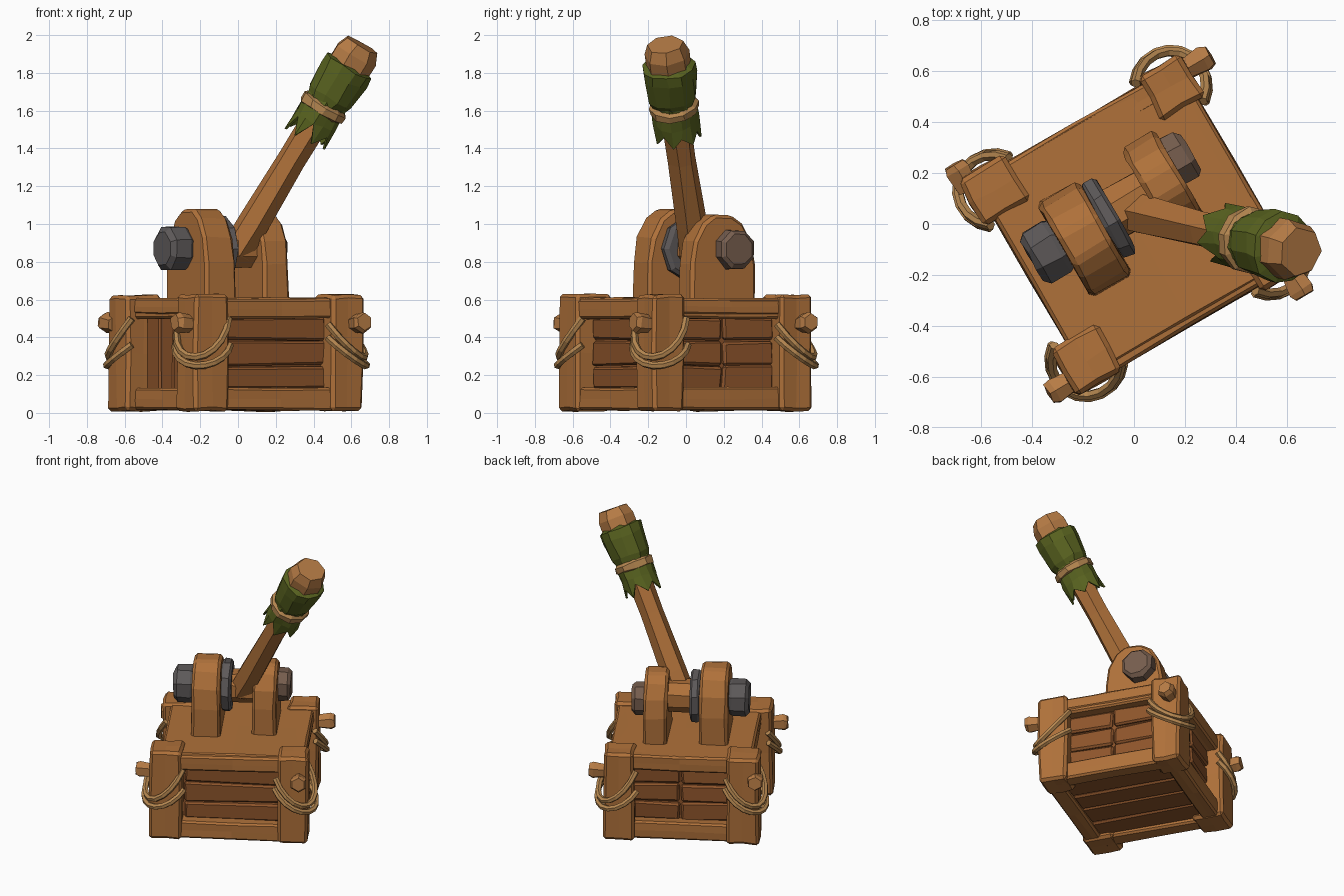
import bpy, bmesh, random
from math import sin, cos, pi, radians
from mathutils import Matrix, Vector

if "Cube" in bpy.data.objects:
    bpy.data.objects.remove(bpy.data.objects["Cube"])

random.seed(4)
R = Matrix.Rotation(radians(30), 4, 'Z')   # the whole base is turned 30 degrees


def mat(name, c):
    m = bpy.data.materials.new(name)
    m.diffuse_color = (*c, 1)
    m.use_nodes = True
    m.node_tree.nodes["Principled BSDF"].inputs["Base Color"].default_value = m.diffuse_color
    return m


WOOD = mat("wood", (0.43, 0.165, 0.042))
LIGHT = mat("light_wood", (0.47, 0.20, 0.06))
DARK = mat("dark_wood", (0.27, 0.09, 0.024))
IRON = mat("iron", (0.11, 0.10, 0.10))
BOLT = mat("worn_bolt", (0.18, 0.11, 0.075))
ROPE = mat("rope", (0.46, 0.24, 0.08))
LEAF = mat("leaf", (0.10, 0.125, 0.014))


def finish(name, bm, m, M=R, jitter=0.0, bevel=0.0):
    for v in bm.verts:
        v.co += Vector([random.uniform(-jitter, jitter) for _ in range(3)])
    bmesh.ops.recalc_face_normals(bm, faces=bm.faces)
    me = bpy.data.meshes.new(name)
    bm.to_mesh(me)
    bm.free()
    me.transform(M)
    me.materials.append(m)
    ob = bpy.data.objects.new(name, me)
    bpy.context.collection.objects.link(ob)
    if bevel:
        b = ob.modifiers.new("chamfer", 'BEVEL')
        b.width, b.segments = bevel, 1
    return ob


def box(name, lo, hi, m, M=R, jitter=0.005, bevel=0.012, cuts=0):
    """Chamfered box; cuts adds vertices so that the jitter reads as hewn facets."""
    bm = bmesh.new()
    bmesh.ops.create_cube(bm, size=1)
    lo, hi = Vector(lo), Vector(hi)
    for v in bm.verts:
        v.co = (lo + hi) / 2 + v.co * (hi - lo)
    if cuts:
        bmesh.ops.subdivide_edges(bm, edges=bm.edges, cuts=cuts, use_grid_fill=True)
    return finish(name, bm, m, M, jitter, bevel)


def lathe(name, origin, axis, stations, n, m, M=R, jitter=0.004, caps=True, jag=0.0):
    """Rings of n sides at (distance, radius) along an axis; jag zigzags the first ring."""
    Q = Vector(axis).to_track_quat('Z', 'Y')
    bm = bmesh.new()
    rings = []
    for k, (t, r) in enumerate(stations):
        ring = []
        for i in range(n):
            a = 2 * pi * (i + 0.5) / n
            dt = jag * (i % 2) * random.uniform(0.6, 1.2) if k == 0 else 0
            ring.append(bm.verts.new(Vector(origin) + Q @ Vector((r * cos(a), r * sin(a), t + dt))))
        rings.append(ring)
    for a, b in zip(rings, rings[1:]):
        for i in range(n):
            j = (i + 1) % n
            bm.faces.new((a[i], a[j], b[j], b[i]))
    if caps:
        bm.faces.new(rings[0])
        bm.faces.new(rings[-1])
    return finish(name, bm, m, M, jitter)


def tube(name, pts, radius, m, M):
    cu = bpy.data.curves.new(name, 'CURVE')
    cu.dimensions = '3D'
    cu.bevel_depth, cu.bevel_resolution, cu.use_fill_caps = radius, 1, True
    s = cu.splines.new('POLY')
    s.points.add(len(pts) - 1)
    for p, c in zip(s.points, pts):
        p.co = (*c, 1)
    tmp = bpy.data.objects.new("tmp", cu)
    bpy.context.collection.objects.link(tmp)
    me = bpy.data.meshes.new_from_object(tmp.evaluated_get(bpy.context.evaluated_depsgraph_get()))
    bpy.data.objects.remove(tmp)
    me.transform(M)
    me.materials.clear()
    me.materials.append(m)
    me.shade_flat()
    bpy.context.collection.objects.link(bpy.data.objects.new(name, me))


# crate core and lid
box("crate_core", (-0.37, -0.36, 0.06), (0.37, 0.37, 0.55), DARK, bevel=0)
box("crate_lid", (-0.465, -0.435, 0.52), (0.465, 0.455, 0.61), WOOD, cuts=1)

# four sides: rails plus planks, each turned by a quarter
for k in range(4):
    S = R @ Matrix.Rotation(k * pi / 2, 4, 'Z')
    box(f"top_rail_{k}", (-0.36, -0.46, 0.50), (0.36, -0.36, 0.605), WOOD, S, cuts=1)
    box(f"bottom_rail_{k}", (-0.36, -0.46, 0.015), (0.36, -0.35, 0.135), WOOD, S, cuts=1)
    if k == 3:      # upright planks
        for i in range(4):
            x = -0.30 + i * 0.15
            box(f"side_plank_{k}_{i}", (x + 0.005, -0.395, 0.11), (x + 0.145, -0.34, 0.52),
                DARK, S, 0.008)
    else:           # lying planks, split in the middle on two sides
        spans = [(-0.31, 0.31)] if k == 0 else [(-0.31, -0.005), (0.005, 0.31)]
        for i in range(3):
            z = 0.12 + i * 0.13
            for j, (a, b) in enumerate(spans):
                box(f"side_plank_{k}_{i}_{j}", (a, -0.395, z + 0.003), (b, -0.34, z + 0.127),
                    DARK, S, 0.008)

# planks under the floor
for i in range(4):
    x = -0.36 + i * 0.18
    box(f"floor_plank_{i}", (x + 0.005, -0.36, 0.04), (x + 0.175, 0.36, 0.08), DARK)

# corner posts with peg and hanging ropes: x, y, half width, peg offset, peg start
posts = [(-0.43, -0.37, 0.105, -0.04, -0.08), (0.395, -0.385, 0.098, -0.045, -0.08),
         (0.395, 0.395, 0.098, -0.03, -0.08), (-0.41, 0.39, 0.105, -0.085, -0.05)]
for k, (px, py, h, peg, start) in enumerate(posts):
    P = R @ Matrix.Translation((px, py, 0)) @ Matrix.Rotation(k * pi / 2, 4, 'Z')
    box(f"corner_post_{k}", (-h, -h, 0.01), (h, h, 0.625), WOOD, P, 0.007, 0.018, 1)
    lathe(f"rope_peg_{k}", (start, peg, 0.47), (-1, 0, 0.1),
          [(0, 0.045), (0.09, 0.056), (0.115, 0.045)], 6, LIGHT, P)
    for s, (z0, z1, drop, r) in enumerate([(0.47, 0.50, 0.19, 0.138), (0.40, 0.36, 0.13, 0.146)]):
        pts = []
        for i in range(11):
            f = i / 10
            a = radians(125 + 200 * f)
            pts.append((r * cos(a), r * sin(a), z0 + (z1 - z0) * f - drop * sin(pi * f)))
        tube(f"post_rope_{k}_{s}", pts, 0.02, ROPE, P)

# two round-topped axle supports
half = [(0.215, 0.57), (0.21, 0.80), (0.185, 0.93), (0.13, 1.03), (0.06, 1.08)]
outline = half + [(-y, z) for y, z in reversed(half)]
for name, u0, u1, vc, sv, sz in (("left_support", -0.29, -0.105, 0.045, 1, 1),
                                 ("right_support", 0.10, 0.255, 0.085, 0.92, 0.94)):
    bm = bmesh.new()
    f = bm.faces.new([bm.verts.new((u0, vc + y * sv, 0.57 + (z - 0.57) * sz)) for y, z in outline])
    ext = bmesh.ops.extrude_face_region(bm, geom=[f])
    bmesh.ops.translate(bm, vec=(u1 - u0, 0, 0),
                        verts=[g for g in ext["geom"] if isinstance(g, bmesh.types.BMVert)])
    finish(name, bm, WOOD, R, 0.005, 0.018)

# axle, hub, iron washer and end knobs
AX = (0, 0.075, 0.87)
U = (1, 0, 0)
lathe("axle", AX, U, [(-0.35, 0.07), (0.24, 0.07)], 8, DARK)
lathe("axle_hub", AX, U, [(-0.05, 0.11), (0.11, 0.11)], 8, WOOD)
lathe("iron_washer", AX, U, [(-0.105, 0.165), (-0.09, 0.175), (-0.055, 0.175), (-0.04, 0.155)], 9, IRON)
lathe("left_knob", AX, U, [(-0.42, 0.095), (-0.395, 0.122), (-0.31, 0.122), (-0.27, 0.10)], 8, IRON)
lathe("right_knob", (0, 0.135, 0.865), U, [(0.23, 0.10), (0.25, 0.11), (0.315, 0.108), (0.335, 0.085)],
      8, BOLT)

# throwing arm with wrapped head, built in world axes
A0, AD = (0.0, 0.045, 0.87), (0.655, -0.155, 1.08)
I = Matrix.Identity(4)
lathe("arm", A0, AD, [(-0.02, 0.085), (0.15, 0.085), (0.55, 0.075), (1.0, 0.08)], 6, WOOD, I)
lathe("arm_head", A0, AD, [(0.86, 0.09), (0.95, 0.12), (1.21, 0.122), (1.272, 0.095)], 7, LIGHT, I)
lathe("leaf_wrap", A0, AD, [(0.91, 0.115), (0.95, 0.13), (1.08, 0.143), (1.14, 0.14), (1.15, 0.11)],
      11, LEAF, I, 0.007)
skirt = lathe("leaf_skirt", A0, AD, [(0.69, 0.122), (0.80, 0.118), (0.87, 0.118), (0.93, 0.11)],
              14, LEAF, I, 0.008, False, 0.09)
skirt.modifiers.new("thickness", 'SOLIDIFY').thickness = 0.012
lathe("leaf_band", A0, AD, [(0.85, 0.11), (0.86, 0.130), (0.90, 0.133), (0.915, 0.11)], 10, ROPE, I, 0.005)
